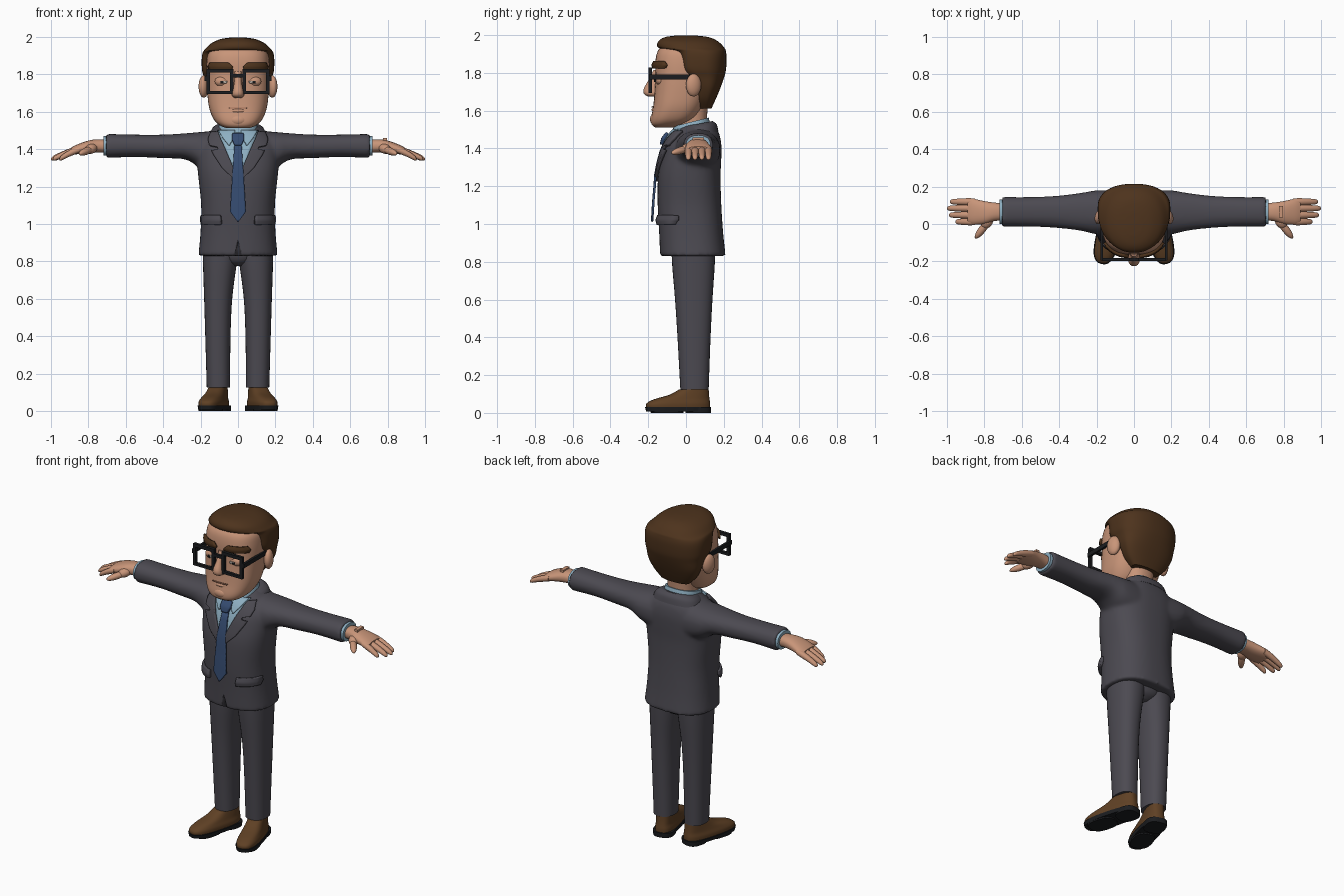
import bpy, bmesh, math
from mathutils import Vector, Matrix
from mathutils.bvhtree import BVHTree


def material(name, rgb):
    m = bpy.data.materials.new(name)
    m.diffuse_color = (*rgb, 1)
    return m


SKIN = material("skin", (0.58, 0.30, 0.19))
HAIR = material("brown hair", (0.075, 0.033, 0.012))
SUIT = material("charcoal suit", (0.072, 0.068, 0.083))
SHIRT = material("light blue shirt", (0.27, 0.43, 0.54))
TIE = material("blue tie", (0.036, 0.072, 0.165))
SHOE = material("brown leather", (0.115, 0.052, 0.018))
BLACK = material("black", (0.011, 0.012, 0.014))
LIP = material("lip", (0.40, 0.18, 0.11))
WHITE = material("eye white", (0.62, 0.55, 0.48))


def finish(name, bm, mat, mirror=False, angle=40):
    bmesh.ops.recalc_face_normals(bm, faces=bm.faces)
    me = bpy.data.meshes.new(name)
    bm.to_mesh(me)
    bm.free()
    ob = bpy.data.objects.new(name, me)
    bpy.context.collection.objects.link(ob)
    me.materials.append(mat)
    bpy.ops.object.select_all(action='DESELECT')
    ob.select_set(True)
    bpy.context.view_layer.objects.active = ob
    bpy.ops.object.shade_smooth_by_angle(angle=math.radians(angle))
    if mirror:
        ob.modifiers.new("mirror", 'MIRROR').use_mirror_merge = False
    return ob


def smooth_rows(rows, k):
    """Catmull-Rom interpolation of a list of tuples."""
    out = []
    for i in range(len(rows) - 1):
        p0, p1, p2 = rows[max(i - 1, 0)], rows[i], rows[i + 1]
        p3 = rows[min(i + 2, len(rows) - 1)]
        for j in range(k):
            t = j / k
            out.append(tuple(b + 0.5 * t * (c - a + t * (2 * a - 5 * b + 4 * c - d + t * (3 * (b - c) + d - a)))
                             for a, b, c, d in zip(p0, p1, p2, p3)))
    return out + [rows[-1]]


def loft(bm, rings, axis='Z', e=2.3, n=32, k=4, shear=0.0):
    """Rings: (t, a0, a1, b0, b1[, exponent of the low-b half])."""
    loops = []
    for r in smooth_rows(rings, k):
        t, a0, a1, b0, b1 = r[:5]
        ef = r[5] if len(r) > 5 else e
        loop = []
        for i in range(n):
            c, s = math.cos(math.tau * i / n), math.sin(math.tau * i / n)
            p = 2 / (ef if s < 0 else e)
            a = (a0 + a1) / 2 + (a1 - a0) / 2 * math.copysign(abs(c) ** p, c)
            db = (b1 - b0) / 2 * math.copysign(abs(s) ** p, s)
            b, tt = (b0 + b1) / 2 + db, t + shear * db
            loop.append(bm.verts.new((a, b, tt) if axis == 'Z' else (tt, a, b)))
        loops.append(loop)
    for lo, hi in zip(loops, loops[1:]):
        for i in range(n):
            bm.faces.new((lo[i], lo[(i + 1) % n], hi[(i + 1) % n], hi[i]))
    bm.faces.new(loops[0])
    bm.faces.new(loops[-1])


def loft_part(name, rings, mat, mirror=False, **kw):
    bm = bmesh.new()
    loft(bm, rings, **kw)
    return finish(name, bm, mat, mirror)


def balls(name, items, mat, mirror=False):
    """Ellipsoids: (centre, radii, rotation matrix)."""
    bm = bmesh.new()
    for c, r, rot in items:
        bmesh.ops.create_uvsphere(bm, u_segments=20, v_segments=12, radius=1,
                                  matrix=Matrix.Translation(c) @ rot @ Matrix.Diagonal((*r, 1)))
    return finish(name, bm, mat, mirror)


def boxes(name, items, mat, mirror=False):
    bm = bmesh.new()
    for c, size in items:
        bmesh.ops.create_cube(bm, size=1, matrix=Matrix.Translation(c) @ Matrix.Diagonal((*size, 1)))
    return finish(name, bm, mat, mirror)


def patch(name, rows, mat, bvh, mirror=False, thick=0.009, cols=8, sub=4):
    """Plate laid on a front surface; rows: (z, x0, x1, lift)."""
    full = [tuple(u + (v - u) * j / sub for u, v in zip(p, q)) for p, q in zip(rows, rows[1:]) for j in range(sub)]
    bm, grid = bmesh.new(), []
    for z, x0, x1, lift in full + [rows[-1]]:
        line = []
        for i in range(cols + 1):
            x = x0 + (x1 - x0) * i / cols
            hit = bvh.ray_cast(Vector((x, -2, z)), Vector((0, 1, 0)))[0]
            line.append(bm.verts.new((x, (hit.y if hit else 0.0) - lift, z)))
        grid.append(line)
    for lo, hi in zip(grid, grid[1:]):
        for i in range(cols):
            bm.faces.new((lo[i], lo[i + 1], hi[i + 1], hi[i]))
    ob = finish(name, bm, mat, mirror)
    s = ob.modifiers.new("thickness", 'SOLIDIFY')
    s.thickness, s.offset = thick, 0
    return ob


NO = Matrix.Identity(4)

# Jacket: torso and sleeves blended into one skin
bm = bmesh.new()
loft(bm, [(0.83, -.212, .212, -.137, .21), (0.95, -.201, .201, -.142, .197), (1.1, -.197, .197, -.15, .187),
          (1.25, -.212, .212, -.148, .183), (1.35, -.22, .22, -.128, .187), (1.42, -.212, .212, -.105, .187),
          (1.48, -.165, .165, -.07, .175), (1.53, -.1, .1, -.02, .145)], e=2.5, n=48)
torso_bvh = BVHTree.FromBMesh(bm)
sleeve = [(0.1, -.05, .18, 1.27, 1.50), (0.2, -.055, .18, 1.30, 1.492), (0.28, -.037, .167, 1.345, 1.485),
          (0.4, -.022, .152, 1.352, 1.478), (0.55, -.014, .144, 1.358, 1.478), (0.705, -.014, .144, 1.353, 1.482)]
loft(bm, sleeve, axis='X')
loft(bm, [(-r[0], *r[1:]) for r in sleeve], axis='X')
jacket = finish("jacket", bm, SUIT)
rm = jacket.modifiers.new("blend", 'REMESH')
rm.mode, rm.voxel_size, rm.use_smooth_shade = 'VOXEL', 0.011, True
sm = jacket.modifiers.new("soften", 'SMOOTH')
sm.factor, sm.iterations = 0.5, 6

# Small split at the front hem
cutter = loft_part("hem_cutter", [(0.80, -.035, .035, -.2, -.115), (0.91, -.001, .001, -.2, -.13)], SUIT, n=16, k=1)
cutter.hide_render = True
cutter.hide_set(True)
cut = jacket.modifiers.new("split", 'BOOLEAN')
cut.operation, cut.object = 'DIFFERENCE', cutter

# Jacket details, shirt front and tie
patch("shirt_front", [(1.235, -.003, .003, .004), (1.35, -.05, .05, .005), (1.50, -.11, .11, .006)], SHIRT, torso_bvh)
patch("lapel", [(1.225, 0, .006, .008), (1.30, .024, .085, .012), (1.37, .054, .13, .014), (1.392, .064, .14, .014),
                (1.398, .066, .105, .014), (1.41, .072, .11, .014), (1.418, .075, .15, .014), (1.45, .09, .158, .014),
                (1.49, .105, .142, .014)], SUIT, torso_bvh, True, 0.016)
patch("pocket_flap", [(0.998, .09, .19, .012), (1.02, .09, .194, .016), (1.045, .092, .192, .006)],
      SUIT, torso_bvh, True, 0.02)
patch("collar_point", [(1.42, .045, .05, .014), (1.465, .02, .085, .016), (1.50, .015, .105, .016)],
      SHIRT, torso_bvh, True)
patch("tie", [(1.012, -.002, .002, .034), (1.065, -.042, .042, .028), (1.2, -.034, .034, .016),
              (1.44, -.018, .018, .016)], TIE, torso_bvh, thick=0.012)
patch("tie_knot", [(1.42, -.018, .018, .022), (1.45, -.032, .032, .03), (1.48, -.03, .03, .026)],
      TIE, torso_bvh, thick=0.024)
loft_part("jacket_collar", [(1.47, -.155, .155, -.02, .172), (1.51, -.138, .138, -.02, .162),
                            (1.53, -.112, .112, -.01, .14)], SUIT, shear=0.2)
loft_part("shirt_collar", [(1.45, -.11, .11, -.08, .128), (1.50, -.108, .108, -.075, .128),
                           (1.54, -.098, .098, -.065, .12)], SHIRT, shear=0.25)
loft_part("shirt_cuff", [(0.68, .0, .13, 1.365, 1.47), (0.72, .0, .13, 1.365, 1.47)], SHIRT, True, axis='X', k=1)

# Trousers
loft_part("trouser_leg", [(0.125, .043, .167, -.03, .12), (0.4, .04, .175, -.045, .13), (0.6, .031, .181, -.058, .14),
                          (0.78, .008, .187, -.073, .152), (0.9, -.01, .19, -.078, .156)], SUIT, True)
loft_part("hips", [(0.775, -.04, .04, -.02, .1), (0.81, -.11, .11, -.065, .145), (0.9, -.18, .18, -.078, .156)], SUIT)

# Shoes, toes turned outward
turn = Matrix.Translation((.105, .05, 0)) @ Matrix.Rotation(math.radians(15), 4, 'Z')
shoe_parts = [
    ("shoe", SHOE, [(.028, -.062, .062, -.268, .078), (.05, -.062, .062, -.266, .078), (.072, -.055, .055, -.225, .075),
                    (.096, -.05, .05, -.14, .072), (.125, -.046, .046, -.085, .07)]),
    ("shoe_sole", BLACK, [(.008, -.064, .064, -.268, .08), (.03, -.067, .067, -.273, .083)]),
    ("shoe_heel", BLACK, [(0, -.06, .06, -.05, .08), (.03, -.062, .062, -.05, .082)]),
    ("shoe_ball", BLACK, [(0, -.06, .06, -.24, -.07), (.03, -.062, .062, -.26, -.07)]),
    ("ankle_sock", BLACK, [(.1, -.045, .045, -.075, .06), (.15, -.045, .045, -.07, .06)])]
for name, mat, rings in shoe_parts:
    loft_part(name, rings, mat, True, e=2.7, k=3).data.transform(turn)
balls("shoe_laces", [((0, -.115 + .022 * i, .093 + .01 * i), (.026, .007, .012), NO) for i in range(3)],
      BLACK, True).data.transform(turn)

# Hands
loft_part("palm", [(.70, .02, .11, 1.38, 1.45), (.75, .015, .115, 1.382, 1.453), (.80, .0, .122, 1.378, 1.446),
                   (.86, -.003, .134, 1.373, 1.425), (.89, .005, .128, 1.37, 1.41)], SKIN, True, axis='X')
bm = bmesh.new()
for y, tip in ((.119, .985), (.084, 1.0), (.048, .99), (.012, .955)):
    rings = []
    for f, r in ((0, .018), (.3, .019), (.6, .017), (.88, .014), (.97, .009), (1, .002)):
        x = .85 + (tip - .85) * f
        z = 1.399 - .035 * f - .018 * f * f
        rings.append((x, y - r, y + r, z - r, z + r))
    loft(bm, rings, axis='X', n=14, k=2, e=2)
finish("fingers", bm, SKIN, True)
thumb_turn = Matrix.Rotation(math.radians(-52), 4, 'Z') @ Matrix.Rotation(math.radians(14), 4, 'Y')
balls("thumb", [((.81, -.027, 1.39), (.065, .02, .019), thumb_turn),
                ((.785, .01, 1.402), (.04, .028, .026), thumb_turn)], SKIN, True)
boxes("wrist_band", [((.785, .065, 1.452), (.022, .06, .014))], SKIN)

# Neck and head
loft_part("neck", [(1.44, -.085, .085, -.05, .11), (1.55, -.085, .085, -.055, .11), (1.66, -.09, .09, -.06, .12)], SKIN)
bm = bmesh.new()
loft(bm, [(1.512, -.06, .06, -.165, -.06), (1.528, -.098, .098, -.182, -.01), (1.56, -.13, .13, -.185, .05),
          (1.62, -.154, .154, -.174, .09), (1.70, -.164, .164, -.166, .12), (1.78, -.168, .168, -.162, .14),
          (1.86, -.168, .168, -.162, .16), (1.92, -.155, .155, -.147, .16), (1.965, -.10, .10, -.10, .12)], e=2.6, n=48)
head_bvh = BVHTree.FromBMesh(bm)
finish("head", bm, SKIN)
loft_part("nose", [(1.674, -.018, .018, -.2, -.14), (1.688, -.033, .033, -.222, -.13), (1.715, -.03, .03, -.224, -.13),
                   (1.76, -.02, .02, -.2, -.13), (1.815, -.02, .02, -.172, -.13)], SKIN, n=20)
balls("ear", [((.183, .04, 1.735), (.026, .042, .06), Matrix.Rotation(math.radians(18), 4, 'Z'))], SKIN, True)
balls("chin", [((0, -.165, 1.555), (.05, .026, .03), NO), ((0, -.165, 1.605), (.045, .017, .012), NO)], SKIN)
patch("mouth", [(1.617, -.046, .046, .003), (1.623, -.05, .05, .003)], LIP, head_bvh)

# Eyes and brows
balls("eyelid", [((.085, -.136, 1.762), (.04, .025, .028), NO)], SKIN, True)
patch("eye", [(1.752, .062, .108, .006), (1.764, .058, .112, .006)], WHITE, head_bvh, True)
patch("pupil", [(1.752, .077, .092, .009), (1.764, .077, .092, .009)], BLACK, head_bvh, True)
patch("eyebrow", [(1.825, .03, .15, .008), (1.842, .028, .156, .012), (1.86, .05, .145, .006)],
      HAIR, head_bvh, True, 0.018)

# Glasses
boxes("glasses", [((.0965, -.19, 1.819), (.143, .018, .02)), ((.0965, -.19, 1.702), (.143, .018, .016)),
                  ((.034, -.19, 1.76), (.018, .018, .126)), ((.16, -.19, 1.76), (.018, .018, .126)),
                  ((.013, -.19, 1.792), (.03, .016, .018)), ((.172, -.085, 1.778), (.014, .22, .026))], BLACK, True)

# Hair: the cap sinks into the forehead below the hairline
loft_part("hair", [(1.612, -.095, .095, .07, .135, 4), (1.66, -.138, .138, .055, .157, 4),
                   (1.72, -.167, .167, .045, .182, 4), (1.78, -.181, .181, .0, .203, 4),
                   (1.82, -.192, .192, -.03, .212, 4), (1.88, -.194, .194, -.04, .215, 4),
                   (1.915, -.189, .189, -.065, .211, 3.5), (1.932, -.178, .178, -.145, .204, 2.2),
                   (1.965, -.145, .145, -.148, .172, 2.2), (1.988, -.095, .095, -.115, .125, 2.2),
                   (1.997, -.04, .04, -.06, .06, 2.2)], HAIR, n=48)
balls("hair_locks", [((x, -.05 + abs(x) * .5, 1.966 - abs(x) * .25), (.024, .10, .032),
                      Matrix.Rotation(math.radians(8), 4, 'X')) for x in (-.1, -.06, -.02, .02, .06, .1)], HAIR)
